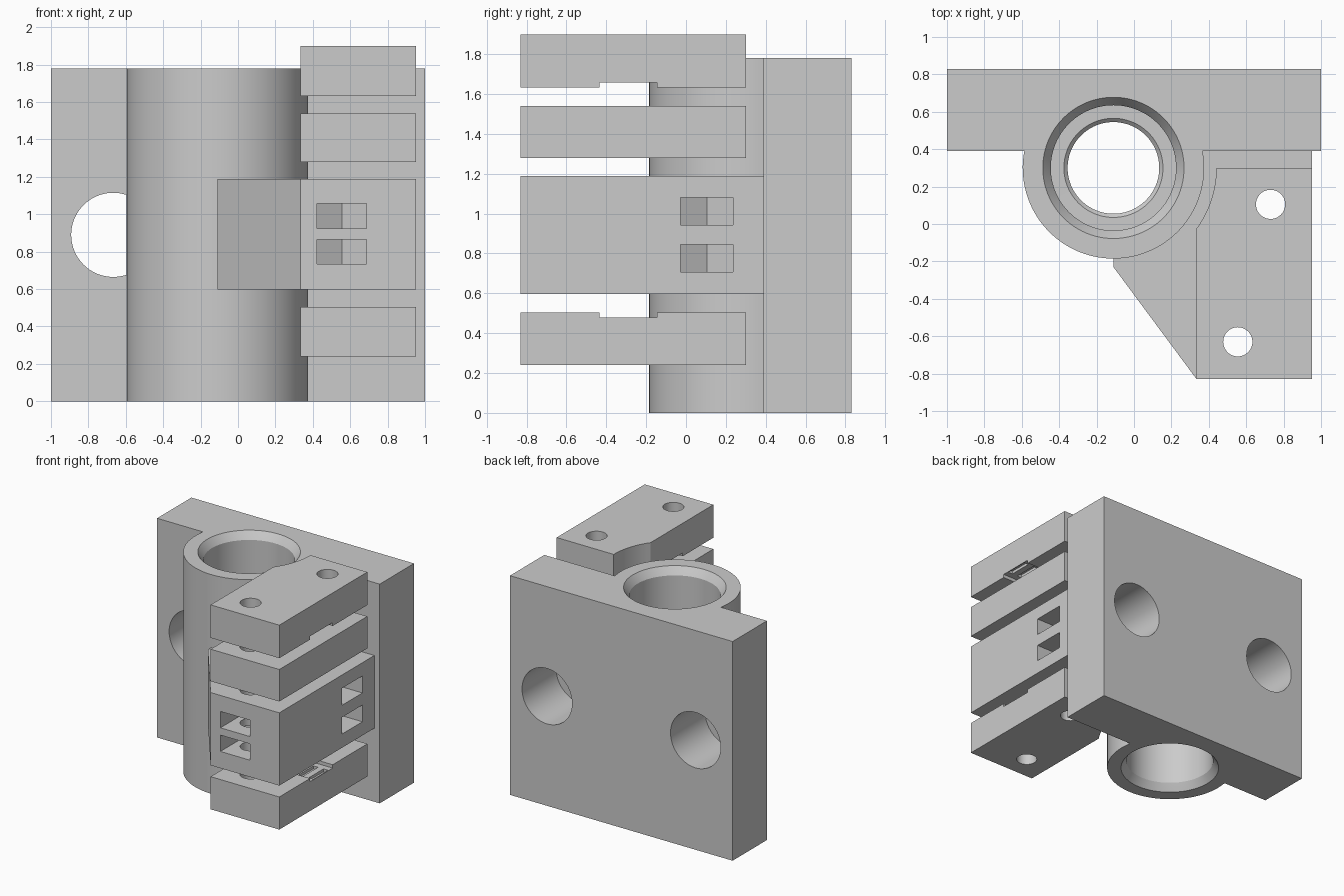
import bpy, bmesh, math
from mathutils import Matrix

if "Cube" in bpy.data.objects:
    bpy.data.objects.remove(bpy.data.objects["Cube"], do_unlink=True)

grey = bpy.data.materials.new("plain_grey")
grey.use_nodes = True
colour = (0.6, 0.6, 0.6, 1)
grey.diffuse_color = colour
grey.node_tree.nodes["Principled BSDF"].inputs["Base Color"].default_value = colour


def finish(name, bm):
    bmesh.ops.recalc_face_normals(bm, faces=bm.faces)
    mesh = bpy.data.meshes.new(name)
    bm.to_mesh(mesh)
    bm.free()
    mesh.materials.append(grey)
    ob = bpy.data.objects.new(name, mesh)
    bpy.context.collection.objects.link(ob)
    return ob


def prism(name, outline, z0, z1):
    bm = bmesh.new()
    low = [bm.verts.new((x, y, z0)) for x, y in outline]
    high = [bm.verts.new((x, y, z1)) for x, y in outline]
    bm.faces.new(low)
    bm.faces.new(high)
    for i in range(len(low)):
        bm.faces.new((low[i - 1], low[i], high[i], high[i - 1]))
    return finish(name, bm)


def box(name, x0, x1, y0, y1, z0, z1):
    return prism(name, [(x0, y0), (x1, y0), (x1, y1), (x0, y1)], z0, z1)


def turned(name, profile, x, y, sides=96):
    # solid of revolution from (radius, height) pairs, capped at both ends
    bm = bmesh.new()
    rings = [[bm.verts.new((x + r * math.cos(2 * math.pi * i / sides),
                            y + r * math.sin(2 * math.pi * i / sides), z))
              for i in range(sides)] for r, z in profile]
    for low, high in zip(rings, rings[1:]):
        for i in range(sides):
            bm.faces.new((low[i - 1], low[i], high[i], high[i - 1]))
    bm.faces.new(rings[0])
    bm.faces.new(rings[-1])
    return finish(name, bm)


def volume(mesh):
    bm = bmesh.new()
    bm.from_mesh(mesh)
    result = abs(bm.calc_volume())
    bm.free()
    return result


def cut(target, tool):
    # subtract the tool, changing solver if one loses the solid
    before = volume(target.data)
    mod = target.modifiers.new("cut", "BOOLEAN")
    mod.operation, mod.object = "DIFFERENCE", tool
    for solver in ("EXACT", "MANIFOLD", "FLOAT"):
        mod.solver = solver
        bpy.context.view_layer.update()
        shape = target.evaluated_get(bpy.context.evaluated_depsgraph_get())
        if 0.5 * before < volume(shape.data) < before:
            break
    bpy.context.view_layer.objects.active = target
    bpy.ops.object.modifier_apply(modifier=mod.name)
    bpy.data.objects.remove(tool, do_unlink=True)


def smooth(ob):
    bpy.ops.object.select_all(action="DESELECT")
    ob.select_set(True)
    bpy.context.view_layer.objects.active = ob
    bpy.ops.object.shade_smooth_by_angle(angle=math.radians(25))


def arc(radius, start, end, steps):
    angles = [start + (end - start) * i / steps for i in range(steps + 1)]
    return [(TUBE[0] + radius * math.cos(a), TUBE[1] + radius * math.sin(a)) for a in angles]


HEIGHT = 1.78
FRONT = 0.39
TUBE = (-0.11, 0.30)
SCREWS = [(0.73, 0.105), (0.555, -0.63)]


def drill_screws(ob):
    for x, y in SCREWS:
        cut(ob, turned("screw_cutter", [(0.078, -0.1), (0.078, 2.1)], x, y, 48))


# Carriage body: back plate and bearing tube in one outline
meet = math.asin((FRONT - TUBE[1]) / 0.485)
outline = [(1, FRONT), (1, 0.83), (-1, 0.83), (-1, FRONT)]
body = prism("carriage_body", outline + arc(0.485, math.pi - meet, 2 * math.pi + meet, 64),
             0, HEIGHT)

# Stepped bearing bore with chamfered mouths and a central lip
half = [(0.385, -0.01), (0.352, 0.035), (0.335, 0.06), (0.335, 0.76),
        (0.265, 0.761), (0.245, 0.78)]
bore = half + [(r, HEIGHT - z) for r, z in reversed(half)]
cut(body, turned("bore_cutter", bore, *TUBE))

# Mounting holes through the plate
for x in (-0.667, 0.667):
    hole = turned("plate_cutter", [(0.225, -0.9), (0.225, -0.386)], 0, 0, 64)
    hole.data.transform(Matrix.Translation((x, 0, 0.89)) @ Matrix.Rotation(math.pi / 2, 4, "X"))
    cut(body, hole)
smooth(body)

# Belt block, wrapped around the tube and set slightly into the plate
sides = [(-0.11, 0.394), (-0.11, -0.23), (0.335, -0.83), (0.952, -0.83), (0.952, 0.394)]
block = prism("belt_block", sides, 0.597, 1.188)
cut(block, turned("clearance_cutter", [(0.45, 0.3), (0.45, 1.5)], *TUBE))
drill_screws(block)

# Nut pockets: half a hexagon running out through the side or the front
FLAT = 0.132
POINT = FLAT / math.cos(math.pi / 6)
pocket = [(-POINT, 0), (-POINT / 2, -FLAT), (0.4, -FLAT), (0.4, FLAT), (-POINT / 2, FLAT)]
levels = [[(0.708, 0.844), (0.942, 1.08)], [(0.733, 0.866), (0.925, 1.058)]]
for (x, y), spans, angle in zip(SCREWS, levels, (0, -math.pi / 2)):
    for z0, z1 in spans:
        nut = prism("nut_cutter", pocket, z0, z1)
        nut.data.transform(Matrix.Translation((x, y, 0)) @ Matrix.Rotation(angle, 4, "Z"))
        cut(block, nut)
smooth(block)

# Clamp plates, hollowed to clear the tube
clamp = arc(0.55, 0, -math.acos(0.809), 12) + [(0.335, -0.83), (0.952, -0.83), (0.952, 0.30)]


def make_clamp(name, z0, z1, belt_side=0):
    ob = prism(name, clamp, z0, z1)
    drill_screws(ob)
    if belt_side:
        # belt channel with tooth grooves in its floor
        face = z1 if belt_side > 0 else z0
        span = lambda depth: sorted((face - belt_side * depth, face + belt_side * 0.05))
        cut(ob, box("belt_cutter", 0.2, 1.1, -0.435, -0.145, *span(0.027)))
        for i in range(7):
            x = 0.365 + 0.09 * i
            cut(ob, box("tooth_cutter", x, x + 0.04, -0.385, -0.195, *span(0.05)))
    smooth(ob)


make_clamp("top_clamp", 1.632, 1.90, -1)
make_clamp("upper_clamp", 1.28, 1.54)
make_clamp("bottom_clamp", 0.24, 0.505, 1)
